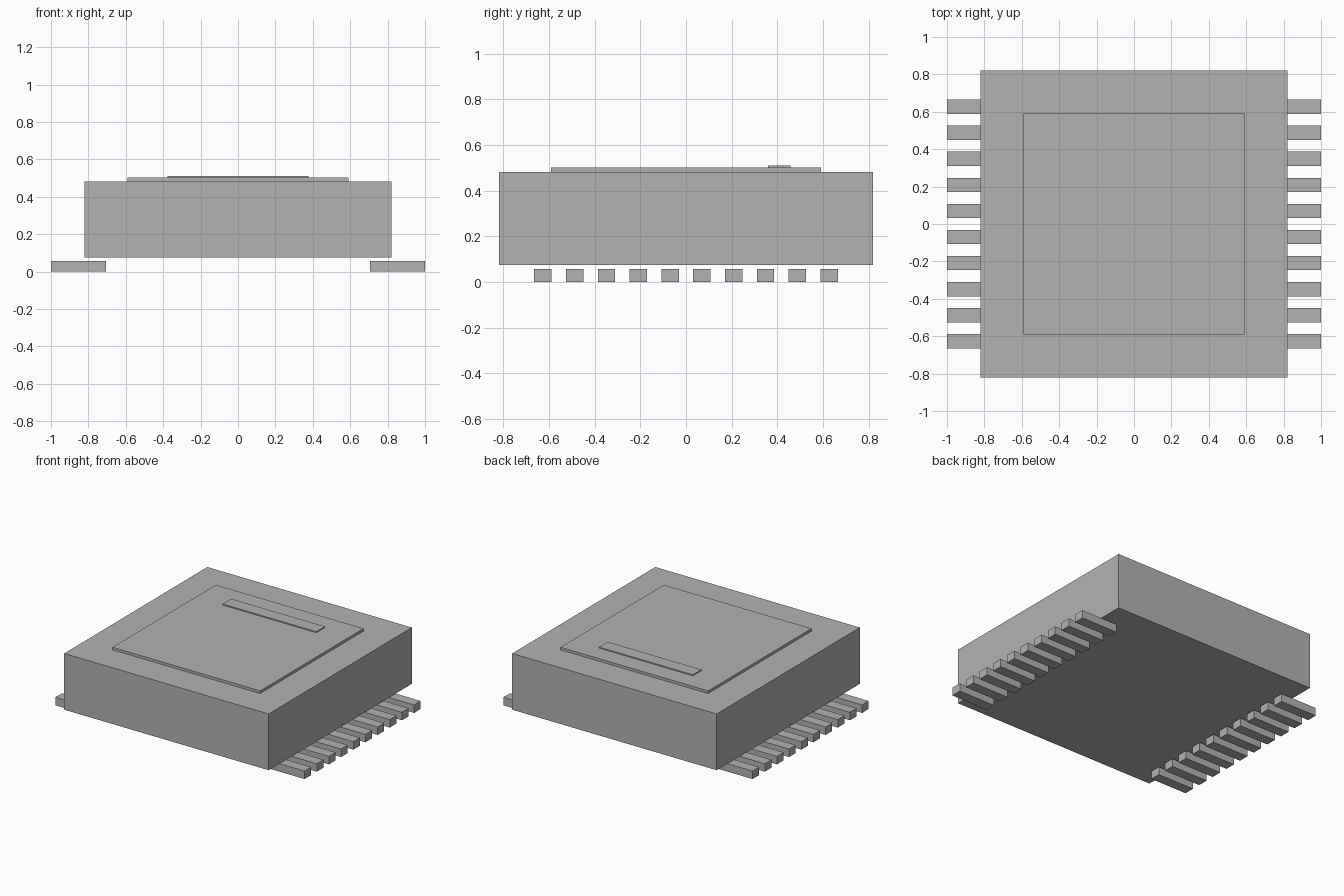
import bpy

# Remove the default object
cube = bpy.data.objects.get("Cube")
if cube:
    bpy.data.objects.remove(cube, do_unlink=True)

# Single matte grey
GREY = (0.45, 0.45, 0.45, 1.0)
grey = bpy.data.materials.new("plain grey")
grey.use_nodes = True
grey.diffuse_color = GREY
grey.node_tree.nodes["Principled BSDF"].inputs["Base Color"].default_value = GREY


def box(name, low, high):
    """Add a box spanning two opposite corners."""
    centre = [(a + b) / 2 for a, b in zip(low, high)]
    bpy.ops.mesh.primitive_cube_add(size=1, location=centre)
    obj = bpy.context.object
    obj.name = name
    obj.scale = [b - a for a, b in zip(low, high)]
    bpy.ops.object.transform_apply(location=False, rotation=False, scale=True)
    obj.data.materials.append(grey)
    return obj


# Body, raised lid and the thin marker bar near the back edge
BODY, LID = 0.82, 0.592
box("body", (-BODY, -BODY, 0.075), (BODY, BODY, 0.483))
box("lid", (-LID, -LID, 0.483), (LID, LID, 0.502))
box("marker_bar", (-0.376, 0.36, 0.502), (0.376, 0.458, 0.51))

# Rows of contact pads under the left and right edges
PADS, PITCH, HALF_WIDTH = 10, 0.1394, 0.038
for side, x0, x1 in (("left", 0.707, 1.0), ("right", -1.0, -0.707)):
    for i in range(PADS):
        y = (i - (PADS - 1) / 2) * PITCH
        box(f"{side}_pad_{i + 1}", (x0, y - HALF_WIDTH, 0), (x1, y + HALF_WIDTH, 0.058))
